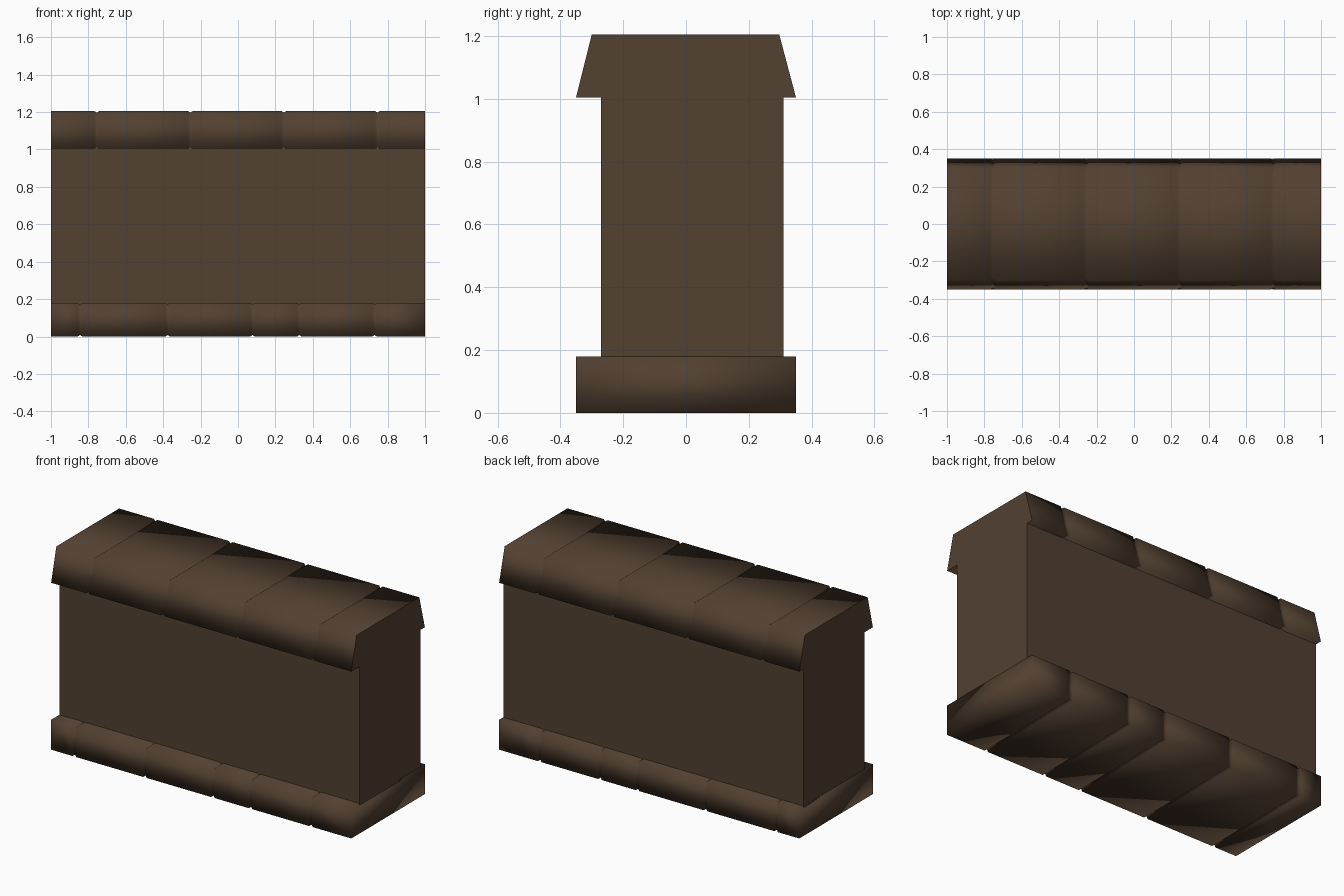
import bpy, bmesh

if "Cube" in bpy.data.objects:
    bpy.data.objects.remove(bpy.data.objects["Cube"])

stone = bpy.data.materials.new("brown stone")
stone.diffuse_color = (0.085, 0.052, 0.031, 1)
stone.use_nodes = True
stone.node_tree.nodes["Principled BSDF"].inputs["Base Color"].default_value = stone.diffuse_color


def course(name, profile, joints=(), smooth=True, smooth_ends=False):
    """Extrude a (y, z) profile along x, with a small V groove at every joint."""
    half, depth = 0.012, 0.008
    cy = sum(p[0] for p in profile) / len(profile)
    cz = sum(p[1] for p in profile) / len(profile)
    stations = [(-1, 0)]
    for j in joints:
        stations += [(j - half, 0), (j, depth), (j + half, 0)]
    stations.append((1, 0))

    bm = bmesh.new()
    rings = []
    for x, inset in stations:
        ring = []
        for y, z in profile:
            dy = inset if y < cy else -inset
            dz = inset if z < cz else -inset
            ring.append(bm.verts.new((x, y + dy, z + dz)))
        rings.append(ring)
    n = len(profile)
    for a, b in zip(rings, rings[1:]):
        for i in range(n):
            k = (i + 1) % n
            bm.faces.new((a[i], a[k], b[k], b[i])).smooth = smooth
    for ring in (rings[0], rings[-1]):
        bm.faces.new(ring).smooth = smooth_ends
    bmesh.ops.recalc_face_normals(bm, faces=bm.faces)

    mesh = bpy.data.meshes.new(name)
    bm.to_mesh(mesh)
    bm.free()
    mesh.materials.append(stone)
    obj = bpy.data.objects.new(name, mesh)
    bpy.context.collection.objects.link(obj)
    return obj


# Plinth stones of uneven length
course("base_stones", [(-0.35, 0), (0.35, 0), (0.35, 0.18), (-0.35, 0.18)],
       (-0.845, -0.375, 0.078, 0.328, 0.73), smooth_ends=True)

# Plain wall, slightly off centre on its plinth
course("wall_body", [(-0.27, 0.17), (0.31, 0.17), (0.31, 1.01), (-0.27, 1.01)],
       smooth=False)

# Tapered coping stones of even length
course("coping_stones", [(-0.35, 1.005), (0.35, 1.005), (0.297, 1.205), (-0.3, 1.205)],
       (-0.755, -0.255, 0.245, 0.745))
